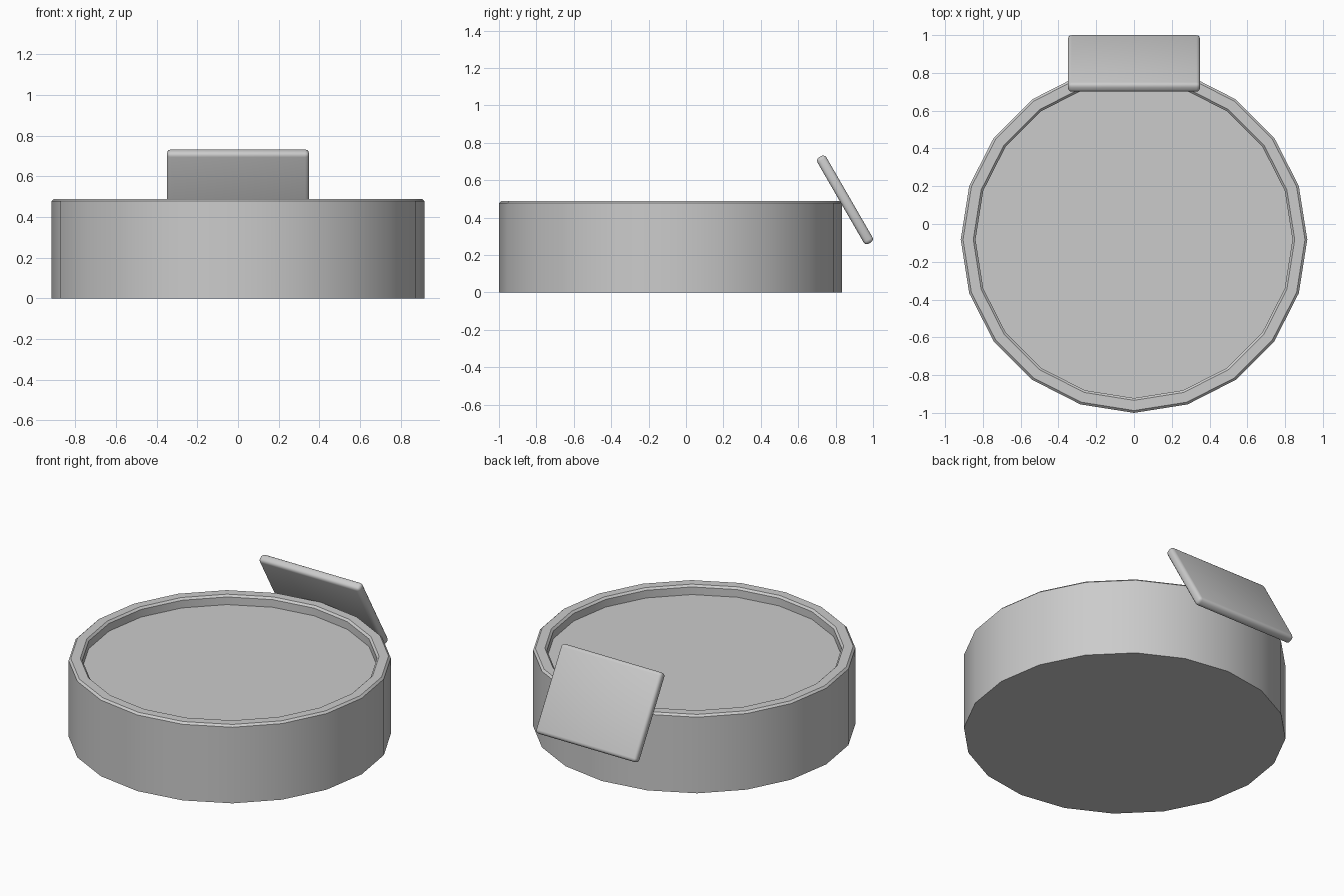
import bpy, bmesh, math

if "Cube" in bpy.data.objects:
    bpy.data.objects.remove(bpy.data.objects["Cube"])

SIDES = 20
CY = -0.0825


def finish(name, bm):
    bmesh.ops.recalc_face_normals(bm, faces=bm.faces)
    me = bpy.data.meshes.new(name)
    bm.to_mesh(me)
    bm.free()
    ob = bpy.data.objects.new(name, me)
    bpy.context.collection.objects.link(ob)
    bpy.ops.object.select_all(action='DESELECT')
    ob.select_set(True)
    bpy.context.view_layer.objects.active = ob
    bpy.ops.object.shade_smooth_by_angle(angle=math.radians(30))
    return ob


# Round dish: outer wall, chamfered rim, inner wall and recessed floor
profile = [(0.9175, 0), (0.9175, 0.478), (0.905, 0.49),
           (0.851, 0.49), (0.839, 0.478), (0.839, 0.43)]
bm = bmesh.new()
rings = []
for r, z in profile:
    rings.append([bm.verts.new((r * math.cos(a), CY + r * math.sin(a), z))
                  for a in (math.tau * i / SIDES for i in range(SIDES))])
for lo, hi in zip(rings, rings[1:]):
    for i in range(SIDES):
        j = (i + 1) % SIDES
        bm.faces.new((lo[i], lo[j], hi[j], hi[i]))
bm.faces.new(rings[0][::-1])
bm.faces.new(rings[-1])
finish("round_dish", bm)

# Tilted back plate with rounded edges
bm = bmesh.new()
bmesh.ops.create_cube(bm, size=1)
bmesh.ops.scale(bm, vec=(0.70, 0.055, 0.533), verts=bm.verts)
bmesh.ops.bevel(bm, geom=bm.edges[:], offset=0.02, segments=3,
                profile=0.5, affect='EDGES')
plate = finish("tilted_plate", bm)
plate.location = (0, 0.85, 0.495)
plate.rotation_euler = (math.radians(30), 0, 0)
